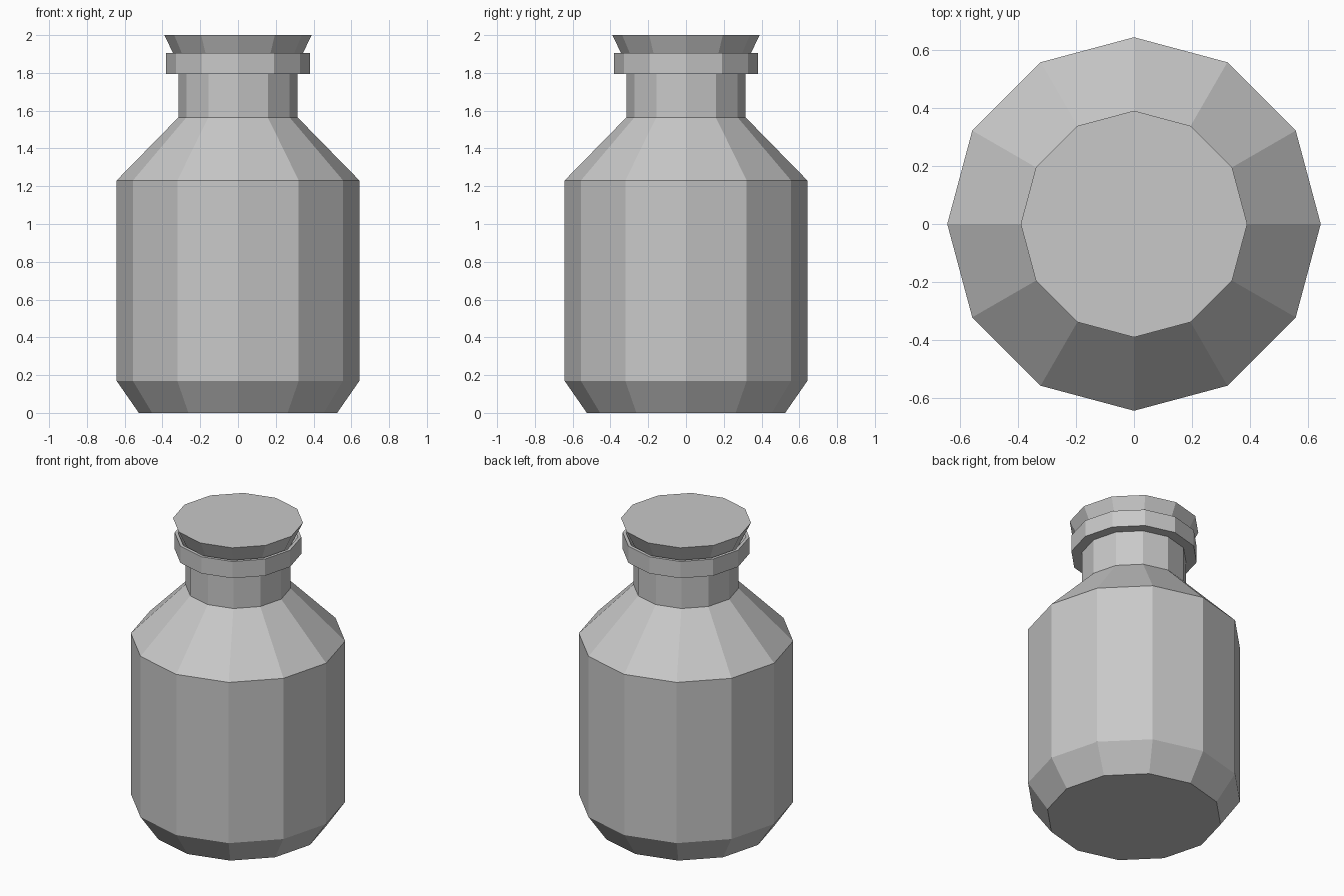
import bpy
import bmesh
from math import cos, sin, tau

SIDES = 12

cube = bpy.data.objects.get("Cube")
if cube:
    bpy.data.objects.remove(cube, do_unlink=True)

# Single flat grey
grey = bpy.data.materials.new("light grey")
colour = (0.58, 0.58, 0.58, 1.0)
grey.use_nodes = True
grey.diffuse_color = colour
grey.node_tree.nodes["Principled BSDF"].inputs["Base Color"].default_value = colour


def lathe(name, profile):
    """Spin (radius, height) points into a closed, faceted solid."""
    bm = bmesh.new()
    rings = [[bm.verts.new((r * cos(tau * i / SIDES), r * sin(tau * i / SIDES), z))
              for i in range(SIDES)] for r, z in profile]
    for low, high in zip(rings, rings[1:]):
        for i in range(SIDES):
            j = (i + 1) % SIDES
            bm.faces.new((low[i], low[j], high[j], high[i]))
    bm.faces.new(rings[0][::-1])
    bm.faces.new(rings[-1])
    mesh = bpy.data.meshes.new(name)
    bm.to_mesh(mesh)
    bm.free()
    mesh.materials.append(grey)
    obj = bpy.data.objects.new(name, mesh)
    bpy.context.collection.objects.link(obj)
    return obj


# Bottle: chamfered base, straight body, sloped shoulder, neck, collar, open mouth
lathe("bottle", [
    (0.525, 0.0), (0.643, 0.17), (0.643, 1.23), (0.315, 1.565),
    (0.315, 1.795), (0.38, 1.795), (0.38, 1.905), (0.36, 1.905), (0.30, 1.80),
])

# Tapered stopper seated in the mouth
lathe("stopper", [(0.293, 1.80), (0.39, 2.0)])
